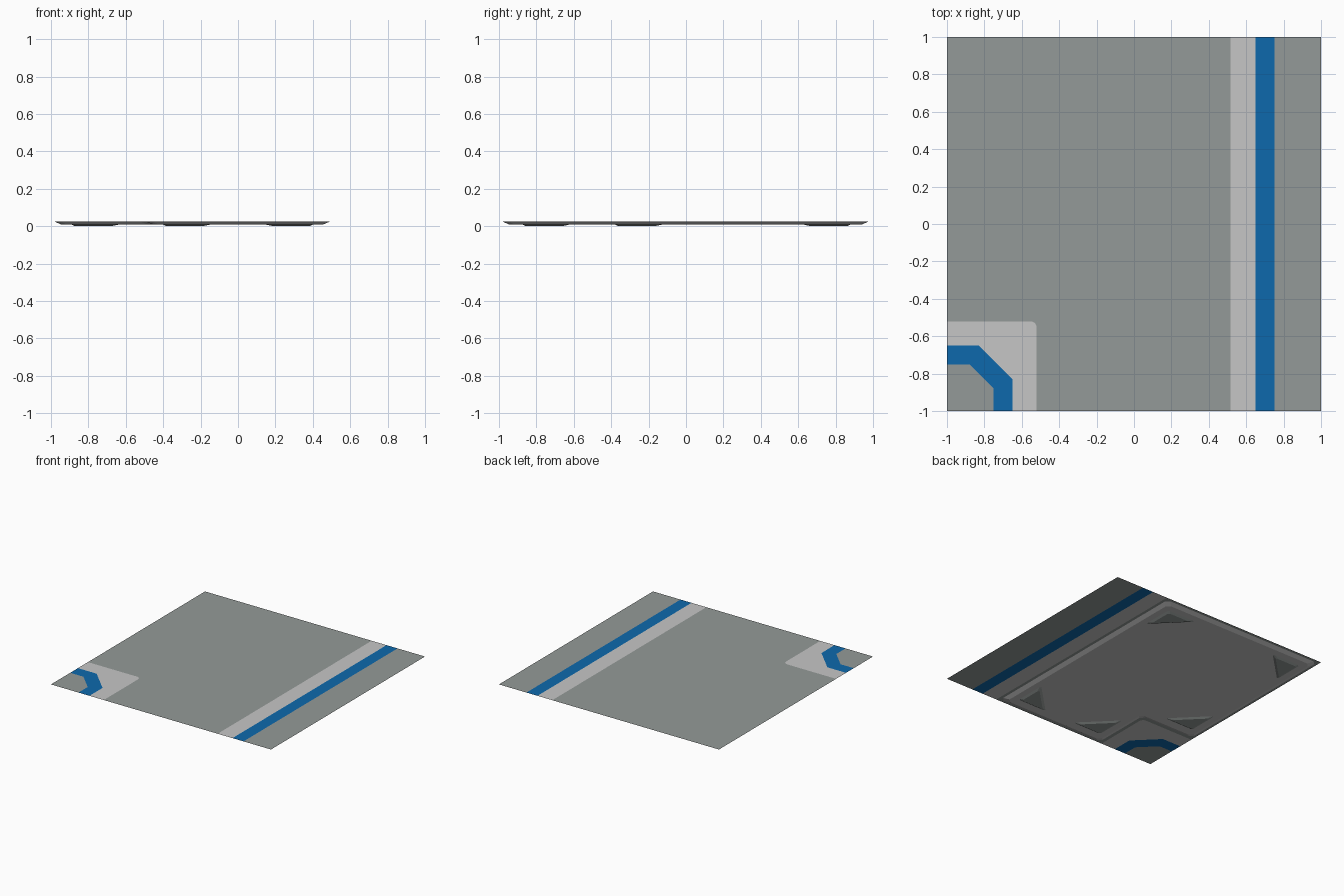
import bpy, bmesh, math

if "Cube" in bpy.data.objects:
    bpy.data.objects.remove(bpy.data.objects["Cube"])


def material(name, hex_rgb):
    def lin(c):
        c /= 255
        return c / 12.92 if c <= 0.04045 else ((c + 0.055) / 1.055) ** 2.4
    m = bpy.data.materials.new(name)
    m.diffuse_color = (*[lin(c) for c in hex_rgb], 1)
    m.use_nodes = True
    m.node_tree.nodes["Principled BSDF"].inputs["Base Color"].default_value = m.diffuse_color
    return m


GREY = material("mid grey", (148, 154, 152))
LIGHT = material("light grey", (198, 198, 198))
BLUE = material("blue", (13, 105, 172))

TOP, BASE = 0.024, 0.009      # deck height, underside of the panel


def make_object(name, bm, mats):
    me = bpy.data.meshes.new(name)
    bm.to_mesh(me)
    bm.free()
    for m in mats:
        me.materials.append(m)
    ob = bpy.data.objects.new(name, me)
    bpy.context.collection.objects.link(ob)
    return ob


def sheet(name, outlines, mat):
    """Flat single-sided plates at deck height, facing up."""
    bm = bmesh.new()
    for pts in outlines:
        f = bm.faces.new([bm.verts.new((x, y, TOP)) for x, y in pts])
        f.normal_update()
        if f.normal.z < 0:
            f.normal_flip()
    return make_object(name, bm, [mat])


def loft_down(name, upper, z0, lower, z1, mat):
    """Tapered solid hanging below the deck, open where it meets it."""
    bm = bmesh.new()
    a = [bm.verts.new((x, y, z0)) for x, y in upper]
    b = [bm.verts.new((x, y, z1)) for x, y in lower]
    n = len(a)
    for i in range(n):
        j = (i + 1) % n
        bm.faces.new((a[i], b[i], b[j], a[j]))
    bm.faces.new(b[::-1])
    return make_object(name, bm, [mat])


def rect(x0, x1):
    return [(x0, -1), (x1, -1), (x1, 1), (x0, 1)]


# Painted deck: rounded corner shared by the light patch and the grey floor
E, R = -0.52, 0.035
arc = [(E - R + R * math.cos(t), E - R + R * math.sin(t))
       for t in [math.pi / 2 * (1 - i / 6) for i in range(7)]]
outer = [(-1, -0.65), (-0.83, -0.65), (-0.65, -0.83), (-0.65, -1)]
inner = [(-1, -0.75), (-0.88, -0.75), (-0.75, -0.88), (-0.75, -1)]

sheet("grey_deck", [
    [(-1, 1), (-1, E)] + arc + [(E, -1), (0.515, -1), (0.515, 1)],
    inner + [(-1, -1)],
    rect(0.75, 1)], GREY)
sheet("light_borders", [
    [(-1, E)] + arc + [(E, -1)] + outer[::-1],
    rect(0.515, 0.65)], LIGHT)
sheet("blue_stripes", [outer + inner[::-1], rect(0.65, 0.75)], BLUE)


# Underside panel: notched outline with clipped corners and sloped rim
def panel_outline(d, c=0.03):
    x0, x1, y0, y1, n = -0.98 + d, 0.49 - d, -0.98 + d, 0.975 - d, -0.49 + d
    corners = [(n, y0), (x1, y0), (x1, y1), (x0, y1), (x0, n), (n, n)]
    pts = []
    for i, p in enumerate(corners):
        for q in (corners[i - 1], corners[(i + 1) % len(corners)]):
            l = math.dist(p, q)
            pts.append(tuple(p[k] + (q[k] - p[k]) * c / l for k in (0, 1)))
    return pts


loft_down("underside_panel", panel_outline(0), TOP,
          panel_outline(0.035), BASE, LIGHT)


# Triangular feet tucked into the outer corners of the panel
def foot_outline(x, y, sx, sy, d):
    s, c = 0.255 - 3.4 * d, 0.015
    pts = [(0, c), (c, 0), (s - c, 0), (s, 0.008), (s - 0.01, 0.02),
           (0.02, s - 0.01), (0.008, s), (0, s - c)]
    pts = [(x + sx * (u + d), y + sy * (v + d)) for u, v in pts]
    return pts if sx * sy > 0 else pts[::-1]


for i, (x, y, sx, sy) in enumerate([
        (-0.89, 0.88, 1, -1), (0.40, 0.88, -1, -1), (0.40, -0.875, -1, 1),
        (-0.40, -0.875, 1, 1), (-0.89, -0.38, 1, 1)]):
    loft_down(f"foot_{i + 1}", foot_outline(x, y, sx, sy, 0), BASE,
              foot_outline(x, y, sx, sy, 0.018), 0, GREY)
